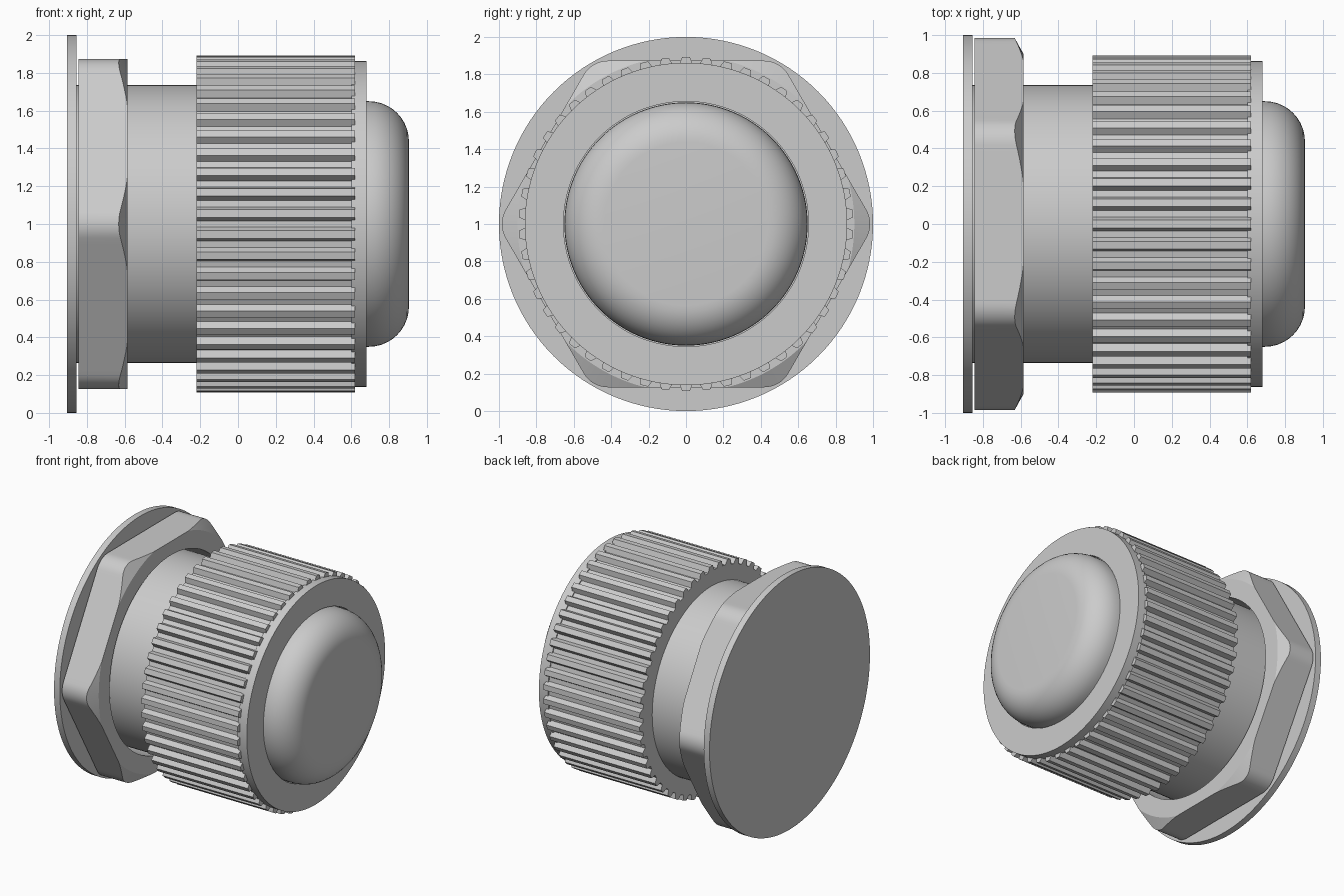
import bpy, bmesh
from math import sin, cos, pi, radians, hypot

if "Cube" in bpy.data.objects:
    bpy.data.objects.remove(bpy.data.objects["Cube"])

CZ = 1.0  # height of the long axis, which runs along x


def loft(name, loops, ring=False, angle=25):
    """Skin equal-length loops of (x, y, z); cap the ends or close into a ring."""
    bm = bmesh.new()
    vs = [[bm.verts.new((x, y, z + CZ)) for x, y, z in lp] for lp in loops]
    n = len(vs[0])
    pairs = list(zip(vs, vs[1:])) + ([(vs[-1], vs[0])] if ring else [])
    for a, b in pairs:
        for i in range(n):
            j = (i + 1) % n
            bm.faces.new((a[i], a[j], b[j], b[i]))
    if not ring:
        bm.faces.new(vs[0][::-1])
        bm.faces.new(vs[-1])
    bmesh.ops.remove_doubles(bm, verts=bm.verts, dist=1e-5)
    bmesh.ops.recalc_face_normals(bm, faces=bm.faces)
    me = bpy.data.meshes.new(name)
    bm.to_mesh(me)
    bm.free()
    ob = bpy.data.objects.new(name, me)
    bpy.context.collection.objects.link(ob)
    bpy.ops.object.select_all(action='DESELECT')
    ob.select_set(True)
    bpy.context.view_layer.objects.active = ob
    bpy.ops.object.shade_smooth_by_angle(angle=radians(angle))
    return ob


def lathe(name, profile, ring=False, n=128):
    """Revolve (x, radius) points around the long axis."""
    return loft(name, [[(x, r * cos(2 * pi * i / n), r * sin(2 * pi * i / n))
                        for i in range(n)] for x, r in profile], ring)


# Flange disc and threaded barrel
lathe("flange", [(-0.905, 1.0), (-0.855, 1.0)])
lathe("barrel", [(-0.86, 0.735), (-0.2, 0.735)])

# Hex lock nut: rounded corners on +-y, conical chamfer on the +x side
APO, FIL, TOP_R = 0.873, 0.15, 0.9
hexagon = []
for k in range(6):
    a = k * pi / 3
    d = (APO - FIL) / cos(pi / 6)
    for s in range(9):                      # corner arc
        t = a - pi / 6 + s * pi / 24
        hexagon.append((d * cos(a) + FIL * cos(t), d * sin(a) + FIL * sin(t)))
    y0, z0 = hexagon[-1]
    b, t = a + pi / 3, a + pi / 6
    y1, z1 = d * cos(b) + FIL * cos(t), d * sin(b) + FIL * sin(t)
    for s in range(1, 24):                  # flat
        hexagon.append((y0 + (y1 - y0) * s / 24, z0 + (z1 - z0) * s / 24))


def hex_loop(x, limit=None, fixed=None, chamfer=False):
    out = []
    for y, z in hexagon:
        r = hypot(y, z)
        f = fixed / r if fixed else (min(1, limit / r) if limit else 1)
        dx = max(0, r - TOP_R) * 0.55 if chamfer else 0
        out.append((x - dx, y * f, z * f))
    return out


loft("lock_nut", [hex_loop(-0.845), hex_loop(-0.585, chamfer=True),
                  hex_loop(-0.585, limit=TOP_R), hex_loop(-0.585, fixed=0.765),
                  hex_loop(-0.845, fixed=0.765)], ring=True, angle=20)

# Knurled sealing nut: 50 trapezoid ribs
TEETH, ROOT, TIP = 50, 0.853, 0.893
rib = []
for k in range(TEETH):
    c = pi / 2 + 2 * pi * k / TEETH
    for off, r in ((-0.043, ROOT), (-0.023, TIP), (0.023, TIP), (0.043, ROOT)):
        rib.append((r * cos(c + off), r * sin(c + off)))
loft("knurled_nut", [[(x, y, z) for y, z in rib] for x in (-0.22, 0.62)], angle=10)

# Plain collar at the end of the sealing nut
lathe("collar", [(0.6, 0.862), (0.68, 0.862), (0.68, 0.655), (0.6, 0.655)], ring=True)

# Rounded end plug
R = 0.213
dome = [(0.61, 0.65)] + [(0.692 + R * sin(s * pi / 20), 0.437 + R * cos(s * pi / 20))
                         for s in range(11)]
lathe("end_plug", dome)
